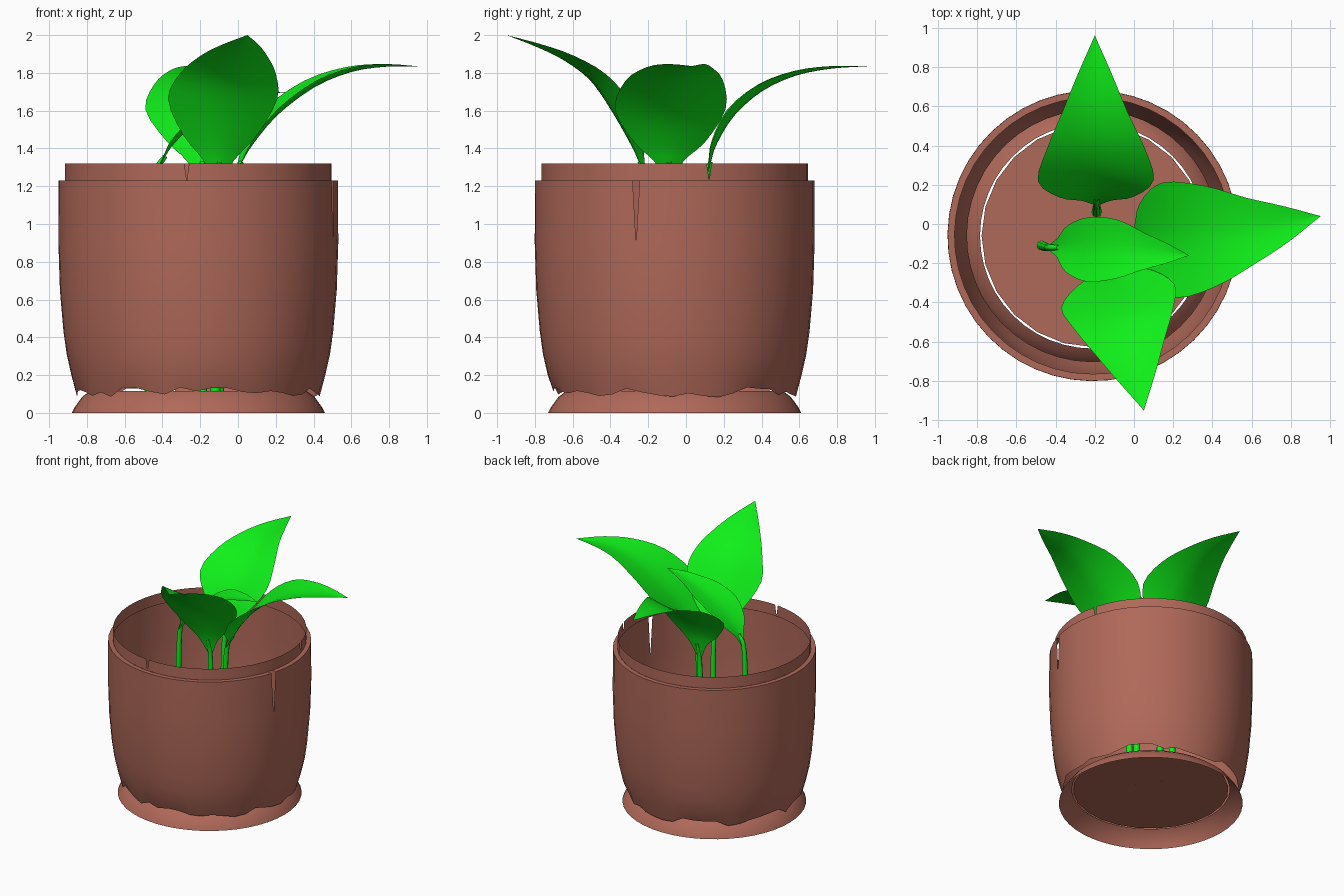
import bpy, bmesh, math, random
from mathutils import Vector

if "Cube" in bpy.data.objects:
    bpy.data.objects.remove(bpy.data.objects["Cube"])

random.seed(4)
CX, CY = -0.21, -0.06      # pot axis
FLOOR_Z = 0.115


def material(name, rgb):
    m = bpy.data.materials.new(name)
    m.diffuse_color = (*rgb, 1)
    m.use_nodes = True
    m.node_tree.nodes["Principled BSDF"].inputs["Base Color"].default_value = m.diffuse_color
    return m


CLAY = material("clay", (0.43, 0.14, 0.10))
GREEN = material("leaf_green", (0.005, 0.87, 0.01))


def finish(name, bm, mat, angle=35):
    bmesh.ops.remove_doubles(bm, verts=bm.verts, dist=0.0005)
    mesh = bpy.data.meshes.new(name)
    bm.to_mesh(mesh)
    bm.free()
    mesh.materials.append(mat)
    ob = bpy.data.objects.new(name, mesh)
    bpy.context.collection.objects.link(ob)
    bpy.ops.object.select_all(action='DESELECT')
    ob.select_set(True)
    bpy.context.view_layer.objects.active = ob
    bpy.ops.object.shade_smooth_by_angle(angle=math.radians(angle))
    return ob


def skin(bm, rows, close=False):
    """Quads between neighbouring rows of points."""
    vs = [[bm.verts.new(p) for p in r] for r in rows]
    for a, b in zip(vs, vs[1:]):
        n = len(a)
        for i in range(n if close else n - 1):
            j = (i + 1) % n
            bm.faces.new((a[i], b[i], b[j], a[j]))


def shell(name, profile, slits, gap, jag=0.0):
    """Thin turned shell; gap(z) is the half angle of each slit."""
    bm = bmesh.new()
    for k, start in enumerate(slits):
        end = slits[k + 1] if k + 1 < len(slits) else slits[0] + 360
        n = max(2, round((end - start) / 7.5))
        cols = []
        for i in range(n + 1):
            drop = random.uniform(-jag, jag) if 0 < i < n else 0
            col = []
            for q, (r, z) in enumerate(profile):
                a = math.radians(start + (end - start) * i / n)
                a += gap(z) * ((i == 0) - (i == n))
                col.append((CX + r * math.cos(a), CY + r * math.sin(a),
                            z + (drop if q == 0 else 0)))
            cols.append(col)
        skin(bm, cols)
    bmesh.ops.recalc_face_normals(bm, faces=bm.faces)
    return finish(name, bm, CLAY)


# Pot: cracked wall with ledge, upper rim, flared foot
shell("pot_wall", [(0.642, 0.11), (0.672, 0.2), (0.697, 0.31), (0.714, 0.43),
                   (0.733, 0.65), (0.741, 0.9), (0.74, 1.23), (0.705, 1.23)],
      [-16], lambda z: max(0, z - 0.9) * 0.08, jag=0.03)
shell("pot_rim", [(0.705, 1.23), (0.705, 1.32)], [-95, 15],
      lambda z: max(0, z - 1.23) * 0.2)
shell("pot_foot", [(0.67, 0.0), (0.655, 0.03), (0.615, 0.085), (0.575, 0.115)],
      [0], lambda z: 0)

# Floor disc with a slim gap around it
bm = bmesh.new()
bmesh.ops.create_circle(bm, cap_ends=True, segments=24, radius=0.567)
for v in bm.verts:
    v.co += Vector((CX, CY, FLOOR_Z))
finish("pot_floor", bm, CLAY)


def smooth_path(pts, steps=3):
    """Catmull-Rom through x, y, z, half-width points."""
    p = [Vector(q) for q in pts]
    p = [p[0] * 2 - p[1]] + p + [p[-1] * 2 - p[-2]]
    out = []
    for i in range(1, len(p) - 2):
        a, b, c, d = p[i - 1:i + 3]
        for s in range(steps):
            t = s / steps
            out.append(0.5 * (2 * b + (c - a) * t + (2 * a - 5 * b + 4 * c - d) * t * t
                              + (3 * b - a - 3 * c + d) * t ** 3))
    return out + [p[-2]]


def leaf(name, pts):
    """Broad pointed blade, slightly cupped along its midrib."""
    path = smooth_path(pts)
    head = path[-1].xyz - path[0].xyz
    side = Vector((-head.y, head.x, 0)).normalized()
    rows = []
    for i, q in enumerate(path):
        tan = (path[min(i + 1, len(path) - 1)].xyz - path[max(i - 1, 0)].xyz).normalized()
        up = tan.cross(side)
        w = max(q.w, 0.0008)
        rows.append([q.xyz + side * w * s + up * w * (0.16 * abs(s) ** 1.5 - 0.03)
                     for s in (-1, -0.75, -0.5, -0.25, 0, 0.25, 0.5, 0.75, 1)])
    bm = bmesh.new()
    skin(bm, rows)
    bmesh.ops.recalc_face_normals(bm, faces=bm.faces)
    return finish(name, bm, GREEN, 50)


def stem(name, top, foot):
    """Tapered tube from the pot floor into the leaf base."""
    a, b, c = Vector(top[1][:3]), Vector(top[0][:3]), Vector(foot)
    mid = b.lerp(c, 0.25) + (b - a) * 0.15
    path = smooth_path([(*c, 0.026), (*mid, 0.021), (*b, 0.017), (*a, 0.012)], 5)
    rows = []
    for i, q in enumerate(path):
        tan = path[min(i + 1, len(path) - 1)].xyz - path[max(i - 1, 0)].xyz
        u = tan.cross(Vector((0, 1, 0))).normalized()
        v = tan.cross(u).normalized()
        rows.append([q.xyz + q.w * (u * math.cos(k * math.pi / 4) + v * math.sin(k * math.pi / 4))
                     for k in range(8)])
    bm = bmesh.new()
    skin(bm, rows, close=True)
    bmesh.ops.recalc_face_normals(bm, faces=bm.faces)
    return finish(name, bm, GREEN, 60)


# Leaves: midrib points with half-widths, plus the stem foot
plants = {
    "right": ([(-.04, -.08, 1.22, .015), (.02, -.09, 1.33, .08), (.07, -.085, 1.42, .19),
               (.2, -.08, 1.58, .295), (.4, -.06, 1.73, .26), (.6, -.035, 1.81, .17),
               (.78, 0, 1.835, .09), (.95, .04, 1.835, 0)], (-.1, -.07, FLOOR_Z)),
    "back": ([(-.19, .1, 1.2, .015), (-.19, .13, 1.33, .08), (-.19, .16, 1.43, .19),
              (-.195, .25, 1.58, .295), (-.195, .4, 1.71, .25), (-.2, .58, 1.79, .165),
              (-.2, .77, 1.825, .085), (-.2, .96, 1.835, 0)], (-.19, .06, FLOOR_Z)),
    "front": ([(-.1, -.21, 1.2, .015), (-.1, -.245, 1.33, .08), (-.09, -.3, 1.46, .2),
               (-.075, -.4, 1.64, .295), (-.05, -.5, 1.77, .26), (-.02, -.64, 1.87, .18),
               (.015, -.79, 1.94, .095), (.05, -.95, 2.0, 0)], (-.12, -.18, FLOOR_Z)),
    "small": ([(-.43, -.12, 1.27, .015), (-.385, -.12, 1.36, .05), (-.33, -.125, 1.44, .12),
               (-.22, -.13, 1.54, .165), (-.08, -.13, 1.62, .15), (.05, -.14, 1.665, .095),
               (.17, -.15, 1.69, .05), (.28, -.16, 1.7, 0)], (-.47, -.11, FLOOR_Z)),
}
for key, (pts, foot) in plants.items():
    leaf(key + "_leaf", pts)
    stem(key + "_stem", pts, foot)
